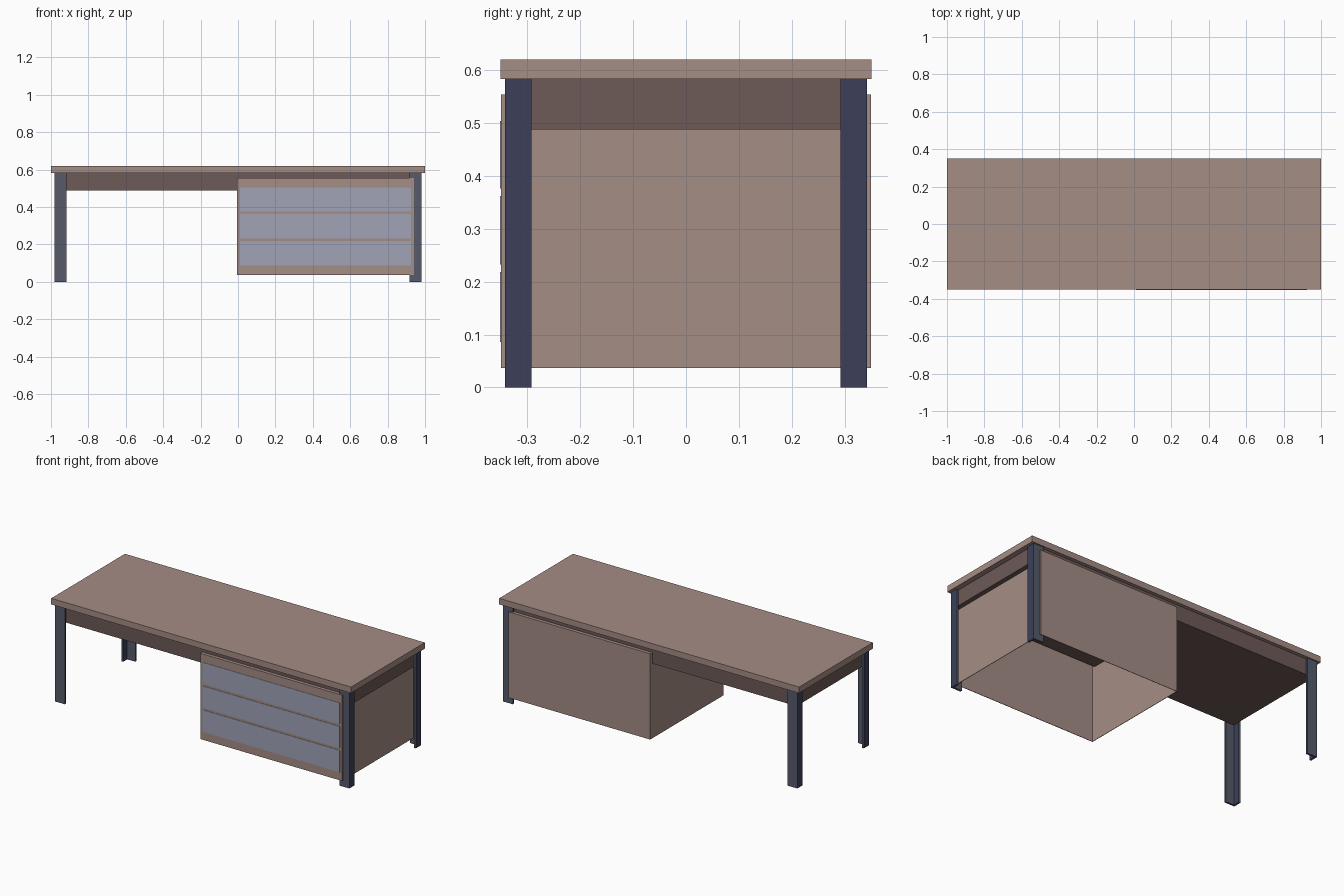
import bpy
import bmesh

cube = bpy.data.objects.get("Cube")
if cube:
    bpy.data.objects.remove(cube, do_unlink=True)


def make_material(name, r, g, b):
    mat = bpy.data.materials.new(name)
    mat.use_nodes = True
    mat.diffuse_color = (r, g, b, 1)
    mat.node_tree.nodes["Principled BSDF"].inputs["Base Color"].default_value = (r, g, b, 1)
    return mat


wood = make_material("warm wood", 0.376, 0.266, 0.235)
dark_wood = make_material("dark wood", 0.153, 0.102, 0.095)
steel = make_material("grey steel", 0.093, 0.104, 0.147)
navy = make_material("navy steel", 0.045, 0.051, 0.102)
drawer_blue = make_material("pale blue drawer", 0.356, 0.361, 0.468)


def add_object(name, bm, *mats):
    bmesh.ops.recalc_face_normals(bm, faces=bm.faces)
    mesh = bpy.data.meshes.new(name)
    bm.to_mesh(mesh)
    bm.free()
    obj = bpy.data.objects.new(name, mesh)
    for mat in mats:
        mesh.materials.append(mat)
    bpy.context.collection.objects.link(obj)
    return obj


def box_mesh(low, high):
    bm = bmesh.new()
    bmesh.ops.create_cube(bm, size=1)
    for v in bm.verts:
        v.co = [l + (c + 0.5) * (h - l) for l, h, c in zip(low, high, v.co)]
    return bm


# Table top and the solid apron beneath it
UNDER = 0.583
add_object("table_top", box_mesh((-1, -0.351, UNDER), (1, 0.351, 0.62)), wood)
add_object("apron", box_mesh((-0.968, -0.33, 0.488), (0.968, 0.33, UNDER)), dark_wood)

# Angle-section legs, open towards the middle of the desk
X, Y, WIDTH, DEPTH, THICK = 0.982, 0.342, 0.066, 0.05, 0.012
profile = [(X, Y), (X - WIDTH, Y), (X - WIDTH, Y - THICK),
           (X - THICK, Y - THICK), (X - THICK, Y - DEPTH), (X, Y - DEPTH)]
for side, sx in (("left", 1), ("right", -1)):
    for end, sy in (("front", -1), ("back", 1)):
        bm = bmesh.new()
        base = bm.faces.new([bm.verts.new((sx * x, sy * y, 0)) for x, y in profile])
        top = bmesh.ops.extrude_face_region(bm, geom=[base])["geom"]
        for v in top:
            if isinstance(v, bmesh.types.BMVert):
                v.co.z = UNDER
        bm.normal_update()
        # Flanges facing sideways are navy, the others grey
        for f in bm.faces:
            f.material_index = int(abs(f.normal.x) > 0.5)
        add_object(f"{end}_{side}_leg", bm, steel, navy)

# Hollow drawer cabinet, open underneath
bm = box_mesh((-0.006, -0.35, 0.037), (0.94, 0.35, 0.554))
bm.normal_update()
bottom = [f for f in bm.faces if f.normal.z < -0.5]
bmesh.ops.delete(bm, geom=bottom, context="FACES_ONLY")
cabinet = add_object("drawer_cabinet", bm, wood)
shell = cabinet.modifiers.new("panel_thickness", "SOLIDIFY")
shell.thickness = 0.004
shell.offset = -1

# Three drawer fronts
for i, (low, high) in enumerate([(0.086, 0.218), (0.232, 0.362), (0.376, 0.504)]):
    add_object(f"drawer_front_{i + 1}",
               box_mesh((0.011, -0.352, low), (0.925, -0.349, high)), drawer_blue)
